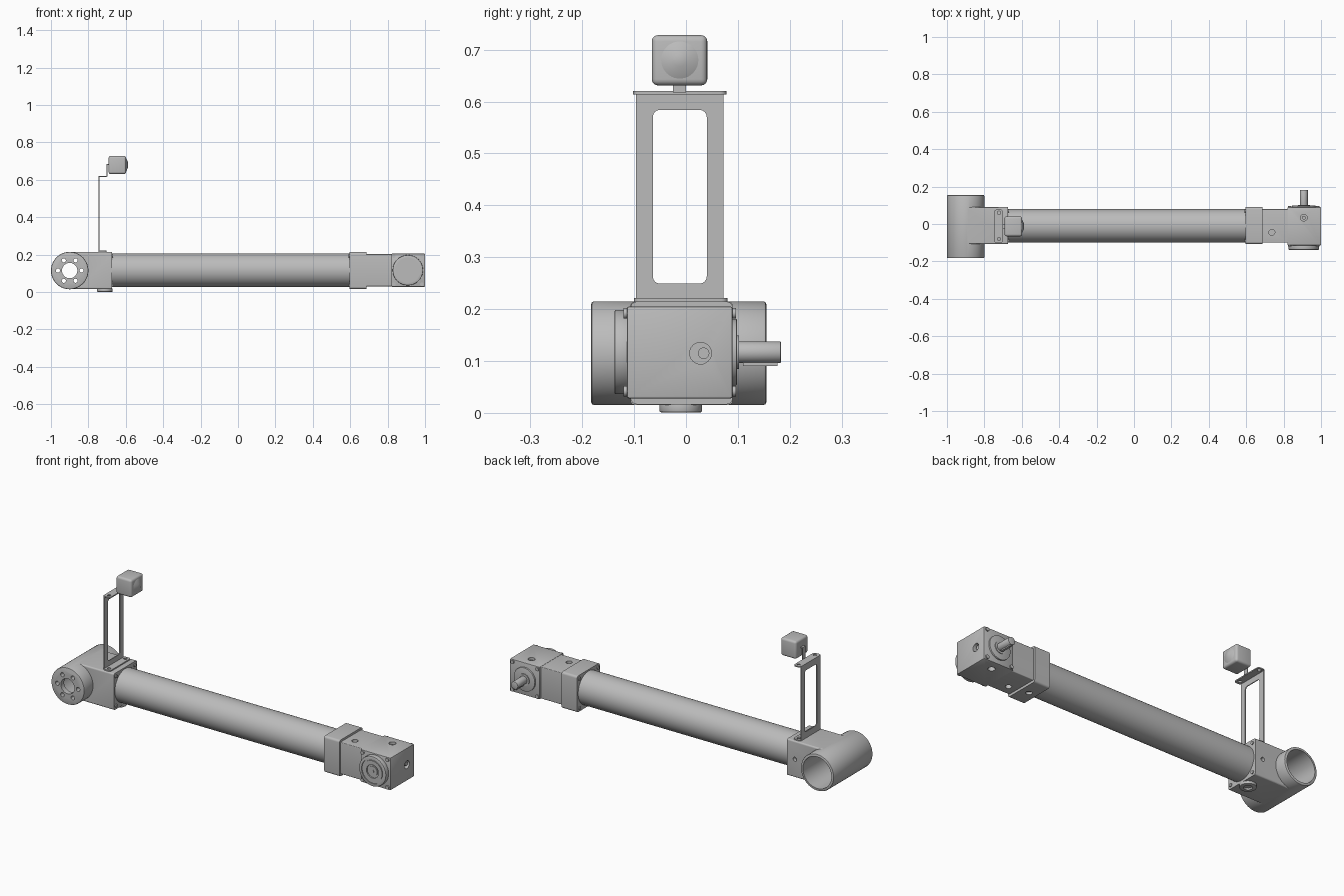
import bpy, bmesh, math
from mathutils import Matrix, Vector

cube = bpy.data.objects.get("Cube")
if cube:
    bpy.data.objects.remove(cube)

grey = bpy.data.materials.new("machined grey")
grey.use_nodes = True
grey.diffuse_color = (0.5, 0.5, 0.5, 1)
grey.node_tree.nodes["Principled BSDF"].inputs["Base Color"].default_value = (0.5, 0.5, 0.5, 1)

ROT = {'X': Matrix.Rotation(math.pi / 2, 4, 'Y'),
       'Y': Matrix.Rotation(-math.pi / 2, 4, 'X'),
       'Z': Matrix.Identity(4)}


def finish(bm, name):
    mesh = bpy.data.meshes.new(name)
    bm.to_mesh(mesh)
    bm.free()
    ob = bpy.data.objects.new(name, mesh)
    bpy.context.collection.objects.link(ob)
    mesh.materials.append(grey)
    return ob


def box(name, x, y, z, bevel=0, axis=None, segs=4):
    """Box from ranges; bevels all edges, or only those along one axis."""
    bm = bmesh.new()
    bmesh.ops.create_cube(bm, size=1)
    lo, hi = Vector((x[0], y[0], z[0])), Vector((x[1], y[1], z[1]))
    for v in bm.verts:
        v.co = Vector(c * s for c, s in zip(v.co, hi - lo)) + (lo + hi) / 2
    if bevel:
        edges = bm.edges[:]
        if axis:
            i = 'XYZ'.index(axis)
            edges = [e for e in edges if abs((e.verts[0].co - e.verts[1].co)[i]) > 1e-5]
        bmesh.ops.bevel(bm, geom=edges, offset=bevel, segments=segs, profile=0.5, affect='EDGES')
    return finish(bm, name)


def rod(name, axis, centre, r, length, segs=48, r2=None, bevel=0):
    """Cylinder starting at centre and running along the positive axis."""
    bm = bmesh.new()
    bmesh.ops.create_cone(bm, cap_ends=True, segments=segs, radius1=r,
                          radius2=r if r2 is None else r2, depth=length)
    if bevel:
        rim = [e for e in bm.edges if abs(e.verts[0].co.z - e.verts[1].co.z) < 1e-6]
        bmesh.ops.bevel(bm, geom=rim, offset=bevel, segments=2, profile=0.5, affect='EDGES')
    m = Matrix.Translation(centre) @ ROT[axis] @ Matrix.Translation((0, 0, length / 2))
    bmesh.ops.transform(bm, matrix=m, verts=bm.verts)
    return finish(bm, name)


def boolean(ob, others, op='DIFFERENCE'):
    for other in others:
        mod = ob.modifiers.new("cut", 'BOOLEAN')
        mod.operation, mod.object, mod.solver = op, other, 'EXACT'
        bpy.context.view_layer.objects.active = ob
        bpy.ops.object.modifier_apply(modifier=mod.name)
        bpy.data.objects.remove(other)
    return ob


def hole(axis, centre, r, depth, segs=24):
    return rod("cutter", axis, centre, r, depth, segs)


CY, CZ = -0.01, 0.117       # main tube axis
HX, HZ = -0.9, 0.115        # cross barrel axis

# Joint housing: cross barrel merged with the tube socket block
housing = rod("joint_housing", 'Y', (HX, -0.183, HZ), 0.1, 0.338, 80, bevel=0.006)
boolean(housing, [box("block", (HX, -0.673), (-0.107, 0.09), (0.0155, 0.2145), 0.008, 'X')], 'UNION')
bolt_ring = [hole('Y', (HX + 0.063 * math.cos(a), -0.2, HZ + 0.063 * math.sin(a)), 0.011, 0.06)
             for a in (i * math.pi / 3 for i in range(6))]
boolean(housing, [hole('Y', (HX, -0.155, HZ), 0.086, 0.4, 64),
                  hole('Y', (HX, -0.2, HZ), 0.041, 0.1, 40),
                  hole('Y', (-0.72, 0.07, HZ), 0.011, 0.05)] + bolt_ring)
rod("barrel_face_recess_rim", 'Y', (HX, -0.1835, HZ), 0.05, 0.0001, 40)
bpy.data.objects.remove(bpy.data.objects["barrel_face_recess_rim"])

# Drain boss under the housing
boss = rod("lower_boss", 'Z', (-0.712, CY, 0.001), 0.041, 0.02, bevel=0.003)
boolean(boss, [hole('Z', (-0.712, CY, -0.01), 0.021, 0.02)])

# Main tube
rod("main_tube", 'X', (-0.68, CY, CZ), 0.09, 1.285, 72)

# Tube collar, with screws at the corners of both tube sockets
collar = box("tube_collar", (0.595, 0.688), (-0.107, 0.09), (0.0165, 0.2145), 0.012, 'X')
boolean(collar, [hole('Z', (0.64, CY, 0), 0.016, 0.03)])
for label, x in (("housing", -0.675), ("collar", 0.59)):
    for sy in (-1, 1):
        for sz in (-1, 1):
            rod(label + "_corner_screw", 'X', (x, CY + sy * 0.08, HZ + sz * 0.08), 0.009, 0.007, 16)

# Gearbox body and right-angle head
body = box("gearbox_body", (0.68, 0.825), (-0.1, 0.08), (0.03, 0.203), 0.004, 'X')
boolean(body, [hole('Z', (0.737, -0.045, 0.17), 0.016, 0.05),
               hole('Z', (0.737, -0.045, 0.01), 0.016, 0.05)])
head = box("gearbox_head", (0.82, 1.0), (-0.114, 0.09), (0.028, 0.205), 0.004, segs=2)
boolean(head, [hole('Z', (0.908, 0.034, 0.18), 0.018, 0.05),
               hole('Z', (0.908, 0.034, 0.0), 0.018, 0.05),
               hole('X', (0.97, 0.028, HZ), 0.021, 0.05)])
rod("side_port_plug", 'X', (0.965, 0.034, HZ), 0.011, 0.028, 24)
rod("top_port_plug", 'Z', (0.908, 0.034, 0.17), 0.01, 0.025, 24)

# Front flange with turned grooves and a centre bore
FX, FZ = 0.908, 0.117
flange = rod("front_flange", 'Y', (FX, -0.138, FZ), 0.081, 0.03, 64, bevel=0.003)
groove = boolean(hole('Y', (FX, -0.145, FZ), 0.066, 0.012, 48),
                 [hole('Y', (FX, -0.15, FZ), 0.058, 0.03, 48)])
boolean(flange, [groove, hole('Y', (FX, -0.145, FZ), 0.036, 0.014, 40)])
rod("front_flange_hub", 'Y', (FX, -0.136, FZ), 0.027, 0.02, 32)
rod("front_flange_pin", 'Y', (FX, -0.138, FZ), 0.008, 0.02, 16)

# Screws on the head's front and back faces
for label, y in (("front", -0.12), ("back", 0.085)):
    for sx in (-1, 1):
        for sz in (-1, 1):
            rod(label + "_head_screw", 'Y', (FX + sx * 0.075, y, FZ + sz * 0.075), 0.01, 0.011, 16)

# Output shaft with pilot ring and key
rod("rear_pilot_ring", 'Y', (FX, 0.08, FZ), 0.064, 0.018, 56, bevel=0.002)
rod("shaft_collar", 'Y', (FX, 0.08, FZ), 0.032, 0.022, 40)
rod("output_shaft", 'Y', (FX, 0.08, FZ), 0.021, 0.103, 40, bevel=0.002)
box("shaft_key", (FX - 0.006, FX + 0.006), (0.11, 0.176), (0.09, 0.105))

# Sheet bracket: foot, windowed upright and top tab
foot = box("bracket_foot", (-0.745, -0.702), (-0.1, 0.08), (0.2135, 0.221), 0.012, 'Z')
boolean(foot, [hole('Z', (-0.722, y, 0.2), 0.009, 0.04) for y in (-0.08, 0.06)])
upright = box("bracket_upright", (-0.745, -0.74), (-0.096, 0.072), (0.215, 0.619))
boolean(upright, [box("cutter", (-0.8, -0.7), (-0.064, 0.04), (0.249, 0.584), 0.014, 'X')])
tab = box("bracket_top_tab", (-0.745, -0.702), (-0.102, 0.078), (0.614, 0.62), 0.012, 'Z')
boolean(tab, [hole('Z', (-0.722, y, 0.6), 0.009, 0.04) for y in (-0.08, 0.06)])

# Knob on its angled stem, with a shallow domed face
box("knob_stem", (-0.704, -0.699), (-0.025, 0.0), (0.617, 0.685))
box("knob_stem_link", (-0.704, -0.68), (-0.025, 0.0), (0.68, 0.685))
box("knob", (-0.692, -0.598), (-0.066, 0.041), (0.631, 0.728), 0.012)
rod("knob_dome", 'X', (-0.599, -0.012, 0.68), 0.038, 0.012, 40, 0.012)

# Smooth shading with sharp edges kept
for ob in bpy.context.collection.objects:
    if ob.type == 'MESH' and grey.name in ob.data.materials:
        bpy.ops.object.select_all(action='DESELECT')
        ob.select_set(True)
        bpy.context.view_layer.objects.active = ob
        bpy.ops.object.shade_smooth_by_angle(angle=math.radians(30))
